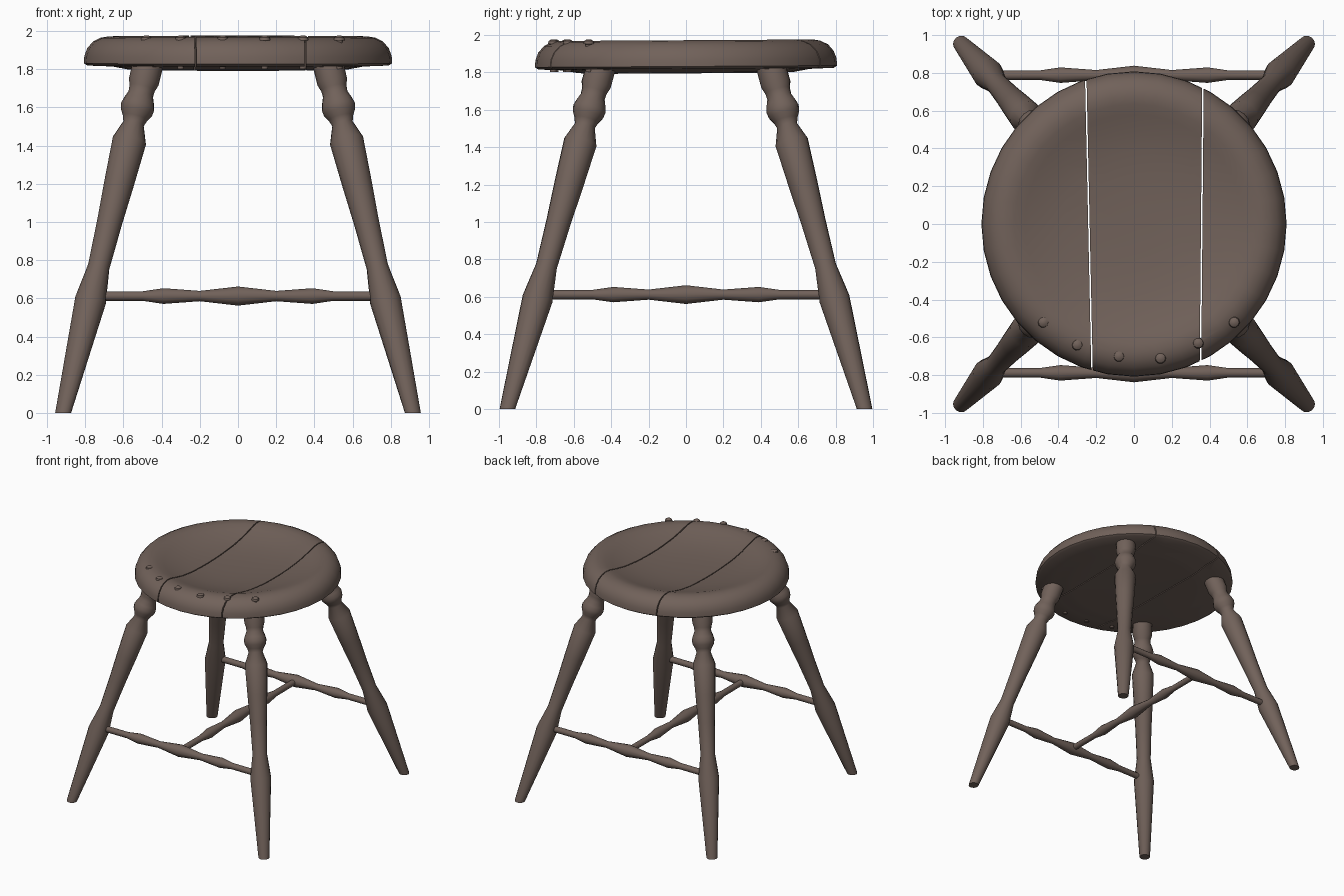
import bpy, bmesh, math
from mathutils import Vector, Matrix

if "Cube" in bpy.data.objects:
    bpy.data.objects.remove(bpy.data.objects["Cube"])

wood = bpy.data.materials.new("dark brown wood")
wood.diffuse_color = (0.165, 0.121, 0.102, 1)
wood.use_nodes = True
wood.node_tree.nodes["Principled BSDF"].inputs["Base Color"].default_value = wood.diffuse_color


def finish(bm, name, angle=40):
    bmesh.ops.recalc_face_normals(bm, faces=bm.faces)
    me = bpy.data.meshes.new(name)
    bm.to_mesh(me)
    bm.free()
    me.materials.append(wood)
    ob = bpy.data.objects.new(name, me)
    bpy.context.collection.objects.link(ob)
    bpy.ops.object.select_all(action='DESELECT')
    ob.select_set(True)
    bpy.context.view_layer.objects.active = ob
    bpy.ops.object.shade_smooth_by_angle(angle=math.radians(angle))
    return ob


def lathe(profile, sides):
    """Closed turned solid around z from (height, radius) pairs; radius 0 makes a pole."""
    bm = bmesh.new()
    rings = []
    for h, r in profile:
        if r == 0:
            rings.append([bm.verts.new((0, 0, h))])
        else:
            rings.append([bm.verts.new((r * math.cos(2 * math.pi * i / sides),
                                        r * math.sin(2 * math.pi * i / sides), h))
                          for i in range(sides)])
    for a, b in zip(rings, rings[1:]):
        for i in range(sides):
            j = (i + 1) % sides
            if len(a) == 1:
                bm.faces.new((a[0], b[j], b[i]))
            elif len(b) == 1:
                bm.faces.new((a[i], a[j], b[0]))
            else:
                bm.faces.new((a[i], a[j], b[j], b[i]))
    for ring in (rings[0], rings[-1]):
        if len(ring) > 1:
            bm.faces.new(ring)
    return bm


def spindle(name, p0, p1, profile, sides=16, flat_foot=False):
    """Turned part from p0 to p1; profile is (fraction along, radius)."""
    p0, p1 = Vector(p0), Vector(p1)
    d = p1 - p0
    bm = lathe([(t * d.length, r) for t, r in profile], sides)
    foot = [v for v in bm.verts if v.co.z < 1e-6]
    rot = d.to_track_quat('Z', 'Y').to_matrix().to_4x4()
    bmesh.ops.transform(bm, matrix=Matrix.Translation(p0) @ rot, verts=bm.verts)
    if flat_foot:
        for v in foot:
            v.co.z = 0
    return finish(bm, name)


# Seat: dished round board split into three planks with narrow gaps
seat_profile = [(1.795, 0), (1.795, 0.5), (1.80, 0.58), (1.815, 0.66), (1.82, 0.79),
                (1.832, 0.808), (1.87, 0.805), (1.91, 0.79), (1.945, 0.76), (1.965, 0.72),
                (1.972, 0.68), (1.967, 0.635), (1.95, 0.58), (1.925, 0.49),
                (1.905, 0.38), (1.893, 0.25), (1.888, 0.12), (1.887, 0)]
seams = [((-0.255, 0.76), (-0.222, -0.78)), ((0.365, 0.72), (0.352, -0.73))]
GAP = 0.004


def cut(bm, seam, keep_right):
    """Cut the seat along a seam and close the cut face."""
    a, b = Vector((*seam[0], 0)), Vector((*seam[1], 0))
    n = (a - b).cross(Vector((0, 0, 1))).normalized()   # points to +x
    co = a + n * (GAP if keep_right else -GAP)
    res = bmesh.ops.bisect_plane(bm, geom=bm.verts[:] + bm.edges[:] + bm.faces[:],
                                 plane_co=co, plane_no=n,
                                 clear_inner=keep_right, clear_outer=not keep_right)
    edges = [e for e in res['geom_cut'] if isinstance(e, bmesh.types.BMEdge)]
    bmesh.ops.triangle_fill(bm, edges=edges, use_beauty=True)


planks = [("seat_plank_left", [(0, False)]),
          ("seat_plank_middle", [(0, True), (1, False)]),
          ("seat_plank_right", [(1, True)])]
for name, cuts in planks:
    bm = lathe(seat_profile, 36)
    for k, right in cuts:
        cut(bm, seams[k], right)
    for v in bm.verts:                      # very slight rise to the back
        v.co.z += 0.006 * v.co.y
    finish(bm, name)

# Nails along the front rim
for i, (x, y) in enumerate([(-0.48, -0.52), (-0.30, -0.64), (-0.08, -0.70),
                            (0.14, -0.71), (0.34, -0.63), (0.53, -0.52)]):
    spindle(f"nail_{i + 1}", (x, y, 1.802), (x, y, 1.976),
            [(0, 0.018), (0.85, 0.018), (0.86, 0.03), (0.95, 0.026), (1, 0.012)], 10)

# Four splayed turned legs
leg_heights = [(0, 0.043), (0.59, 0.082), (0.765, 0.057), (1.0, 0.066), (1.2, 0.078),
               (1.427, 0.089), (1.515, 0.055), (1.545, 0.066), (1.575, 0.084),
               (1.605, 0.089), (1.635, 0.08), (1.67, 0.066), (1.70, 0.068),
               (1.735, 0.08), (1.84, 0.08)]
for sx, side in ((-1, "left"), (1, "right")):
    for sy, end in ((-1, "front"), (1, "back")):
        spindle(f"{end}_{side}_leg", (sx * 0.916, sy * 0.955, 0),
                (sx * 0.468, sy * 0.452, 1.84),
                [(z / 1.84, r) for z, r in leg_heights], 16, True)


# Stretchers: front, back, and one joining them
def stretcher(name, p0, p1, half):
    xs = [(0.5, 0.025), (0.39, 0.041), (0.2, 0.027)]
    prof = [(-half, 0.025)] + [(-x, r) for x, r in xs] + [(0, 0.05)] \
        + [(x, r) for x, r in reversed(xs)] + [(half, 0.025)]
    spindle(name, p0, p1, [((x + half) / (2 * half), r) for x, r in prof], 12)


stretcher("front_stretcher", (-0.76, -0.788, 0.612), (0.76, -0.788, 0.612), 0.76)
stretcher("back_stretcher", (-0.76, 0.788, 0.612), (0.76, 0.788, 0.612), 0.76)
stretcher("middle_stretcher", (0, -0.788, 0.612), (0, 0.788, 0.612), 0.788)
